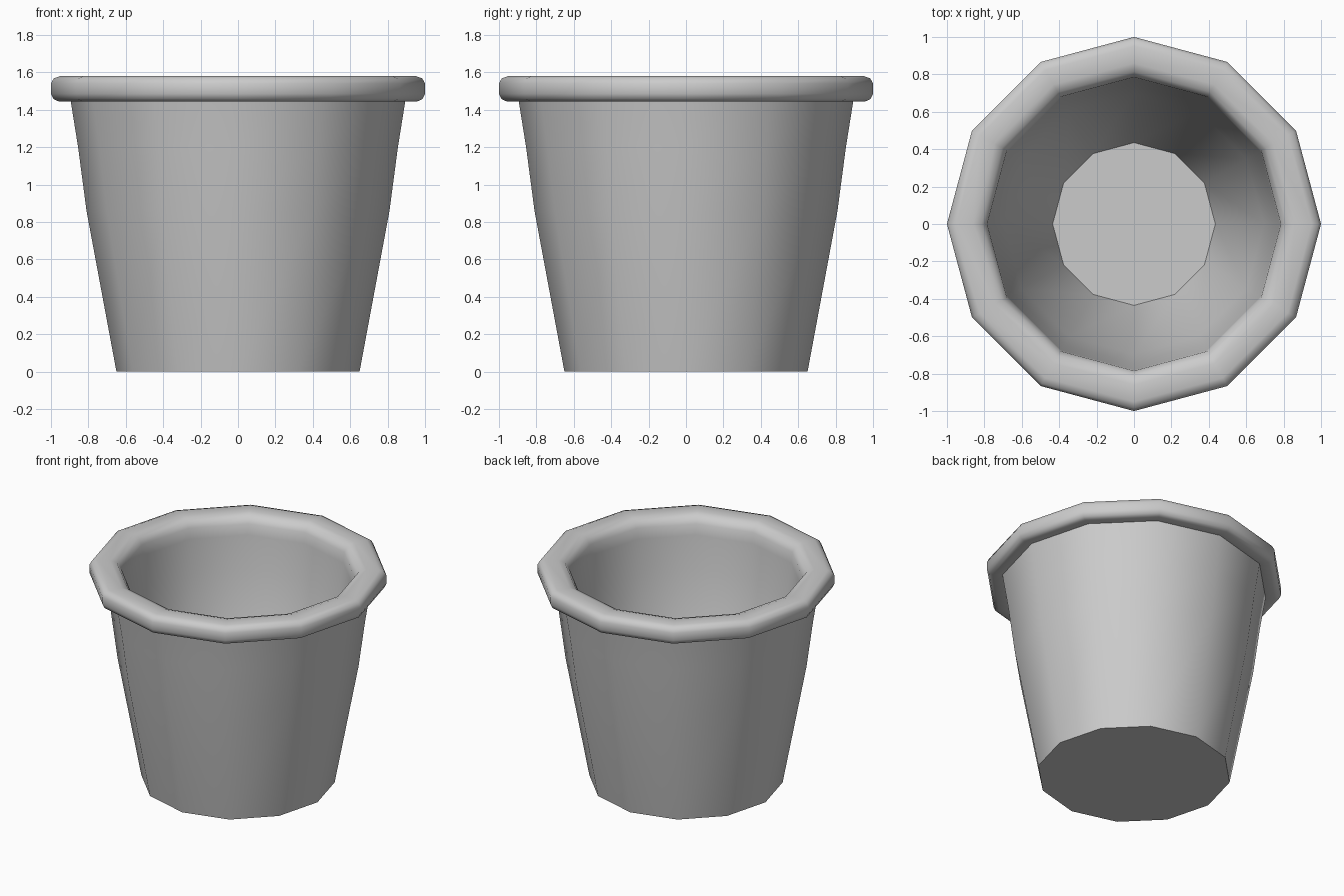
import bpy, bmesh, math

if "Cube" in bpy.data.objects:
    bpy.data.objects.remove(bpy.data.objects["Cube"])

SIDES = 12

# Pot profile (radius, height): outer wall, rolled rim, inner wall, floor
profile = [
    (0.65, 0.0), (0.81, 0.86), (0.855, 1.2), (0.895, 1.45),
    (0.96, 1.445), (0.987, 1.457), (1.0, 1.485), (1.0, 1.54), (0.985, 1.568), (0.95, 1.58),
    (0.86, 1.58), (0.815, 1.565), (0.785, 1.52), (0.78, 1.44),
    (0.745, 1.2), (0.695, 0.86), (0.435, 0.1),
]


def lathe(name, points, sides):
    """Revolve a profile around z and cap both ends with flat polygons."""
    bm = bmesh.new()
    rings = []
    for r, z in points:
        rings.append([bm.verts.new((r * math.cos(2 * math.pi * i / sides),
                                    r * math.sin(2 * math.pi * i / sides), z))
                      for i in range(sides)])
    for a, b in zip(rings, rings[1:]):
        for i in range(sides):
            j = (i + 1) % sides
            bm.faces.new((a[i], a[j], b[j], b[i]))
    bm.faces.new(rings[0][::-1])
    bm.faces.new(rings[-1])
    bmesh.ops.recalc_face_normals(bm, faces=bm.faces)
    mesh = bpy.data.meshes.new(name)
    bm.to_mesh(mesh)
    bm.free()
    obj = bpy.data.objects.new(name, mesh)
    bpy.context.collection.objects.link(obj)
    return obj


# Flower pot with rolled rim
pot = lathe("flower_pot", profile, SIDES)
bpy.context.view_layer.objects.active = pot
pot.select_set(True)
bpy.ops.object.shade_smooth_by_angle(angle=math.radians(50))
